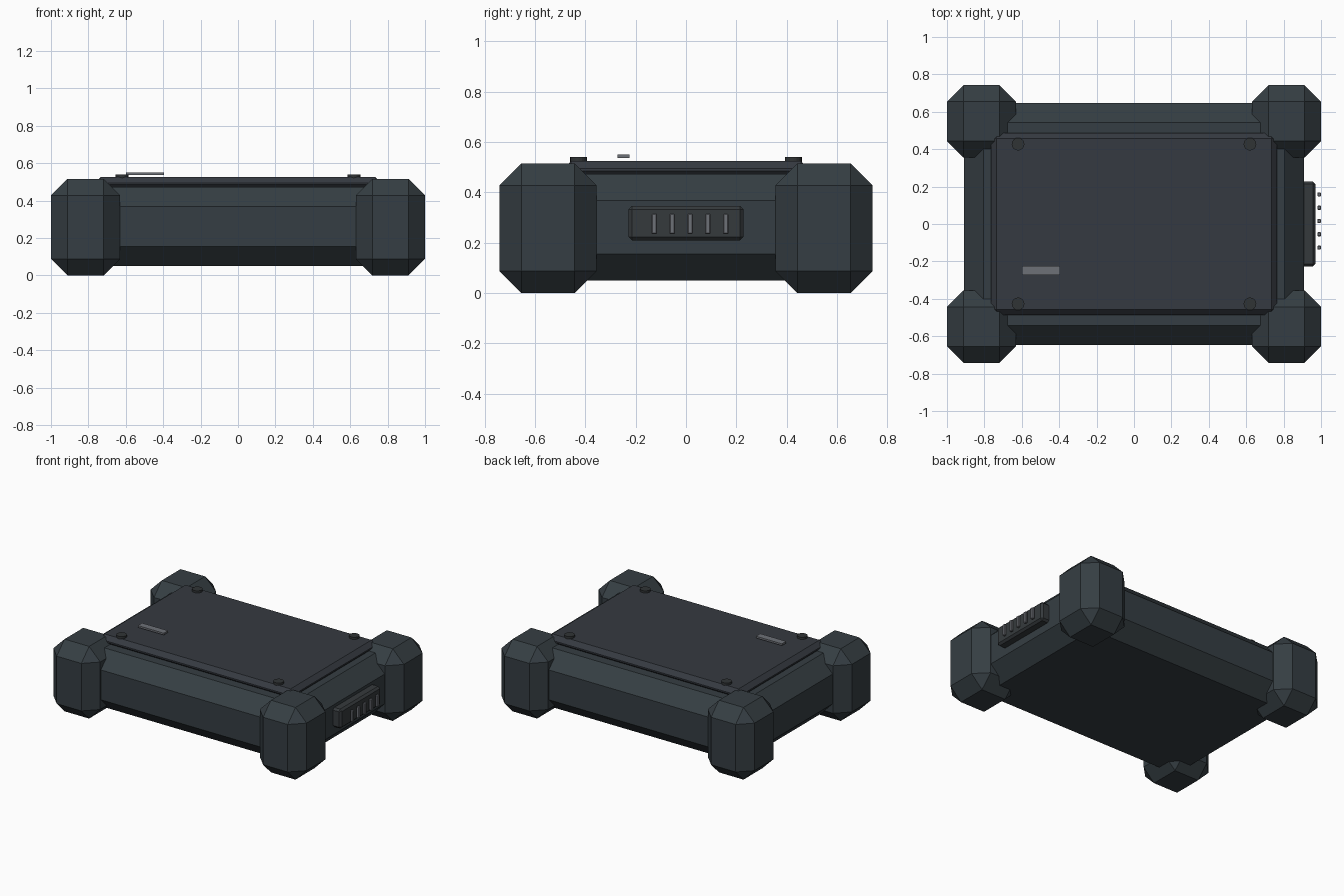
import bpy, bmesh
from mathutils import Matrix, Vector

if "Cube" in bpy.data.objects:
    bpy.data.objects.remove(bpy.data.objects["Cube"])


def material(name, rgb):
    m = bpy.data.materials.new(name)
    m.diffuse_color = (*rgb, 1)
    m.use_nodes = True
    m.node_tree.nodes["Principled BSDF"].inputs["Base Color"].default_value = m.diffuse_color
    return m


SHELL = material("slate shell", (0.036, 0.048, 0.056))
BUMPER = material("bumper rubber", (0.036, 0.048, 0.056))
LID = material("charcoal lid", (0.036, 0.042, 0.052))
SCREW = material("dark screw", (0.030, 0.034, 0.036))
PORT = material("port cover", (0.036, 0.042, 0.046))
GREY = material("mid grey", (0.155, 0.165, 0.185))


def finish(bm, name, mat):
    mesh = bpy.data.meshes.new(name)
    bm.to_mesh(mesh)
    bm.free()
    mesh.materials.append(mat)
    ob = bpy.data.objects.new(name, mesh)
    bpy.context.collection.objects.link(ob)
    return ob


def block(name, lo, hi, mat, bevel=0):
    """Box between two corners, with every edge chamfered."""
    lo, hi = Vector(lo), Vector(hi)
    bm = bmesh.new()
    bmesh.ops.create_cube(bm, size=1, matrix=Matrix.Translation((lo + hi) / 2)
                          @ Matrix.Diagonal((*(hi - lo), 1)))
    if bevel:
        bmesh.ops.bevel(bm, geom=bm.edges[:], offset=bevel, segments=1,
                        affect='EDGES', profile=0.5)
    return finish(bm, name, mat)


# Main case and raised lid
block("case", (-0.91, -0.647, 0.05), (0.91, 0.647, 0.473), SHELL, 0.105)
block("lid", (-0.765, -0.487, 0.455), (0.765, 0.487, 0.525), LID, 0.03)

for sx in (-1, 1):
    for sy in (-1, 1):
        # Corner bumpers
        xs = sorted((sx * 0.63, sx * 1.0))
        ys = sorted((sy * 0.355, sy * 0.742))
        block("corner_bumper", (xs[0], ys[0], 0), (xs[1], ys[1], 0.515), BUMPER, 0.088)
        # Lid screws
        bm = bmesh.new()
        bmesh.ops.create_cone(bm, cap_ends=True, segments=16, radius1=0.034,
                              radius2=0.034, depth=0.02,
                              matrix=Matrix.Translation((sx * 0.62, sy * 0.427, 0.53)))
        finish(bm, "lid_screw", SCREW)

# Status strip above the lid
block("status_strip", (-0.6, -0.273, 0.537), (-0.395, -0.225, 0.55), GREY)

# Port cover on the right side with its row of ribs
block("port_cover", (0.89, -0.228, 0.209), (0.97, 0.228, 0.347), PORT, 0.014)
for i in range(5):
    y = -0.126 + 0.071 * i
    block("port_rib", (0.98, y - 0.011, 0.234), (1.0, y + 0.011, 0.316), GREY, 0.004)
